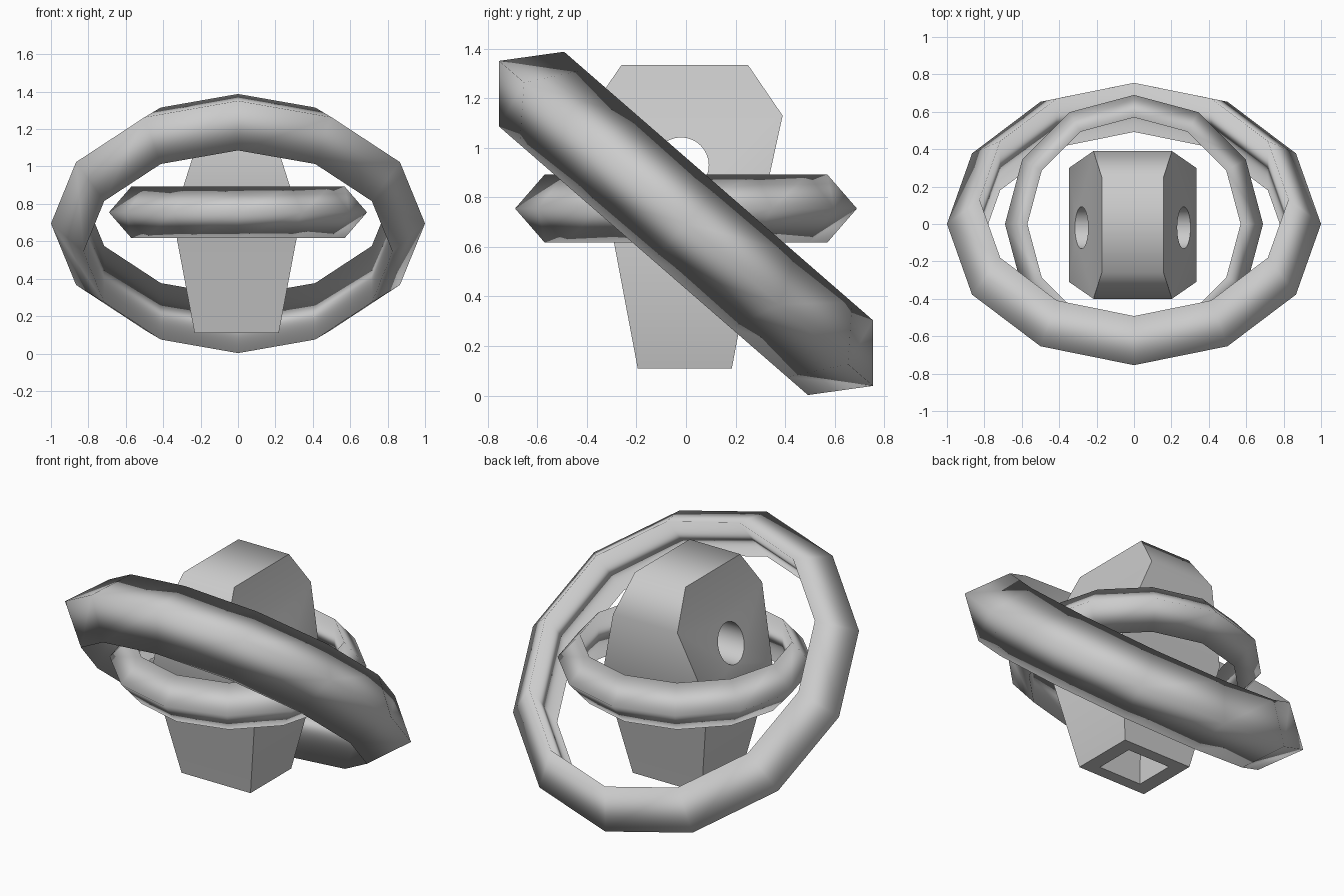
import bpy, bmesh
from math import radians, pi, sin, cos
from mathutils import Matrix, Vector

if "Cube" in bpy.data.objects:
    bpy.data.objects.remove(bpy.data.objects["Cube"])


def make_object(name, loops, closed):
    """Skin a list of point loops; closed joins last to first, else cap ends."""
    bm = bmesh.new()
    rows = [[bm.verts.new(p) for p in loop] for loop in loops]
    count = len(rows[0])
    last = len(rows) if closed else len(rows) - 1
    for i in range(last):
        a, b = rows[i], rows[(i + 1) % len(rows)]
        for j in range(count):
            k = (j + 1) % count
            bm.faces.new((a[j], a[k], b[k], b[j]))
    if not closed:
        bm.faces.new(rows[0])
        bm.faces.new(rows[-1])
    bmesh.ops.recalc_face_normals(bm, faces=bm.faces)
    mesh = bpy.data.meshes.new(name)
    bm.to_mesh(mesh)
    bm.free()
    obj = bpy.data.objects.new(name, mesh)
    bpy.context.collection.objects.link(obj)
    return obj


def shade(obj, angle):
    bpy.ops.object.select_all(action='DESELECT')
    obj.select_set(True)
    bpy.context.view_layer.objects.active = obj
    bpy.ops.object.shade_smooth_by_angle(angle=radians(angle))


def ring(name, radius, z, tilt):
    # Twelve-sided hoop with a triangular section, point outward
    section = [(1.0, 0.0), (0.826, 0.2), (0.826, -0.2)]
    turn = Matrix.Translation((0, 0, z)) @ Matrix.Rotation(tilt, 4, 'X')
    loops = []
    for i in range(12):
        a = i * pi / 6
        loops.append([turn @ Vector((radius * u * cos(a), radius * u * sin(a), radius * n))
                      for u, n in section])
    obj = make_object(name, loops, True)
    shade(obj, 180)
    return obj


# Rings
ring("outer_ring", 1.0, 0.695, radians(-41))
ring("inner_ring", 0.69, 0.755, 0.0)

# Core: rectangular levels (half x, half y, z), from pit ceiling out and up
levels = [(0.17, 0.15, 0.60), (0.14, 0.12, 0.11), (0.225, 0.19, 0.11),
          (0.34, 0.305, 0.72), (0.21, 0.395, 1.13), (0.165, 0.255, 1.335)]
core = make_object("core_block",
                   [[(sx * x - 0.007, sy * y - 0.005, z)
                     for sx, sy in ((1, 1), (-1, 1), (-1, -1), (1, -1))]
                    for x, y, z in levels], False)

# Round hole through the core from side to side
drill = make_object("hole_cutter",
                    [[(x, -0.02 + 0.112 * cos(i * pi / 16), 0.93 + 0.112 * sin(i * pi / 16))
                      for i in range(32)] for x in (-0.6, 0.6)], False)
drill.hide_render = True
cut = core.modifiers.new("hole", 'BOOLEAN')
cut.operation = 'DIFFERENCE'
cut.solver = 'EXACT'
cut.object = drill
bpy.ops.object.select_all(action='DESELECT')
core.select_set(True)
bpy.context.view_layer.objects.active = core
bpy.ops.object.modifier_apply(modifier="hole")
bpy.data.objects.remove(drill)
shade(core, 60)
